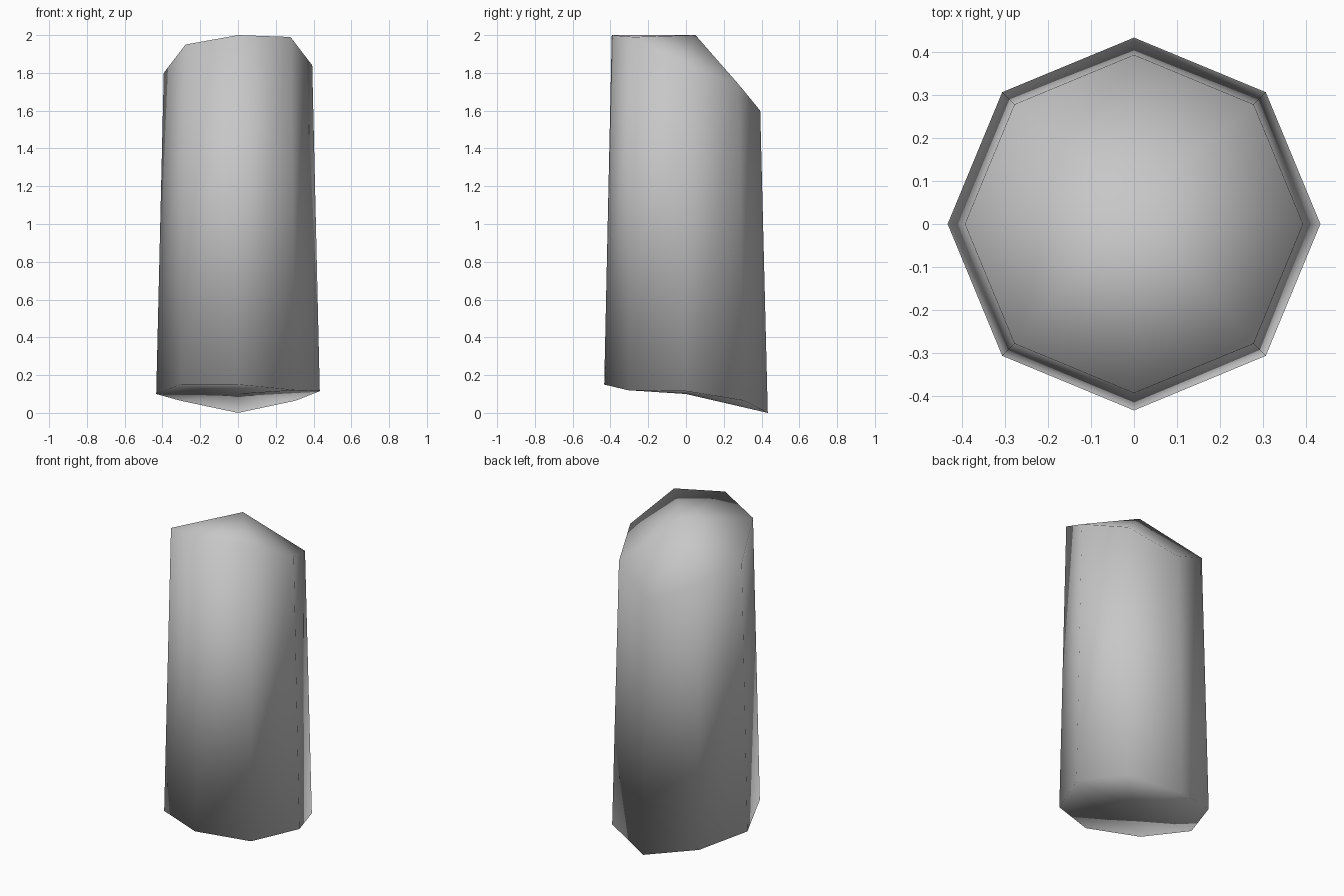
import bpy, bmesh
from math import cos, sin, pi

cube = bpy.data.objects.get("Cube")
if cube:
    bpy.data.objects.remove(cube, do_unlink=True)

SIDES = 8
# Rim heights, counter-clockwise from the +x corner
TOP_Z = [1.84, 1.74, 1.60, 1.74, 1.80, 1.95, 2.0, 1.99]
BOTTOM_Z = [0.115, 0.065, 0.0, 0.065, 0.10, 0.15, 0.15, 0.12]


def ring(bm, radius, heights):
    return [bm.verts.new((radius * cos(2 * pi * i / SIDES),
                          radius * sin(2 * pi * i / SIDES), z))
            for i, z in enumerate(heights)]


def fan(bm, rim, centre):
    hub = bm.verts.new(centre)
    for i in range(SIDES):
        bm.faces.new((rim[i], rim[(i + 1) % SIDES], hub))


stone = bpy.data.materials.new("stone_grey")
stone.use_nodes = True
grey = (0.57, 0.57, 0.57, 1)
stone.diffuse_color = grey
stone.node_tree.nodes["Principled BSDF"].inputs["Base Color"].default_value = grey

# Tapered eight-sided column with slanted, broken ends
bm = bmesh.new()
bottom = ring(bm, 0.433, BOTTOM_Z)
top = ring(bm, 0.393, TOP_Z)
for i in range(SIDES):
    j = (i + 1) % SIDES
    bm.faces.new((bottom[i], bottom[j], top[j], top[i]))
fan(bm, top, (0, 0.05, 2.0))
fan(bm, bottom, (0, 0, 0.10))
bmesh.ops.recalc_face_normals(bm, faces=bm.faces)
for face in bm.faces:
    face.smooth = True

mesh = bpy.data.meshes.new("stone_column")
bm.to_mesh(mesh)
bm.free()
mesh.materials.append(stone)
column = bpy.data.objects.new("stone_column", mesh)
bpy.context.collection.objects.link(column)
